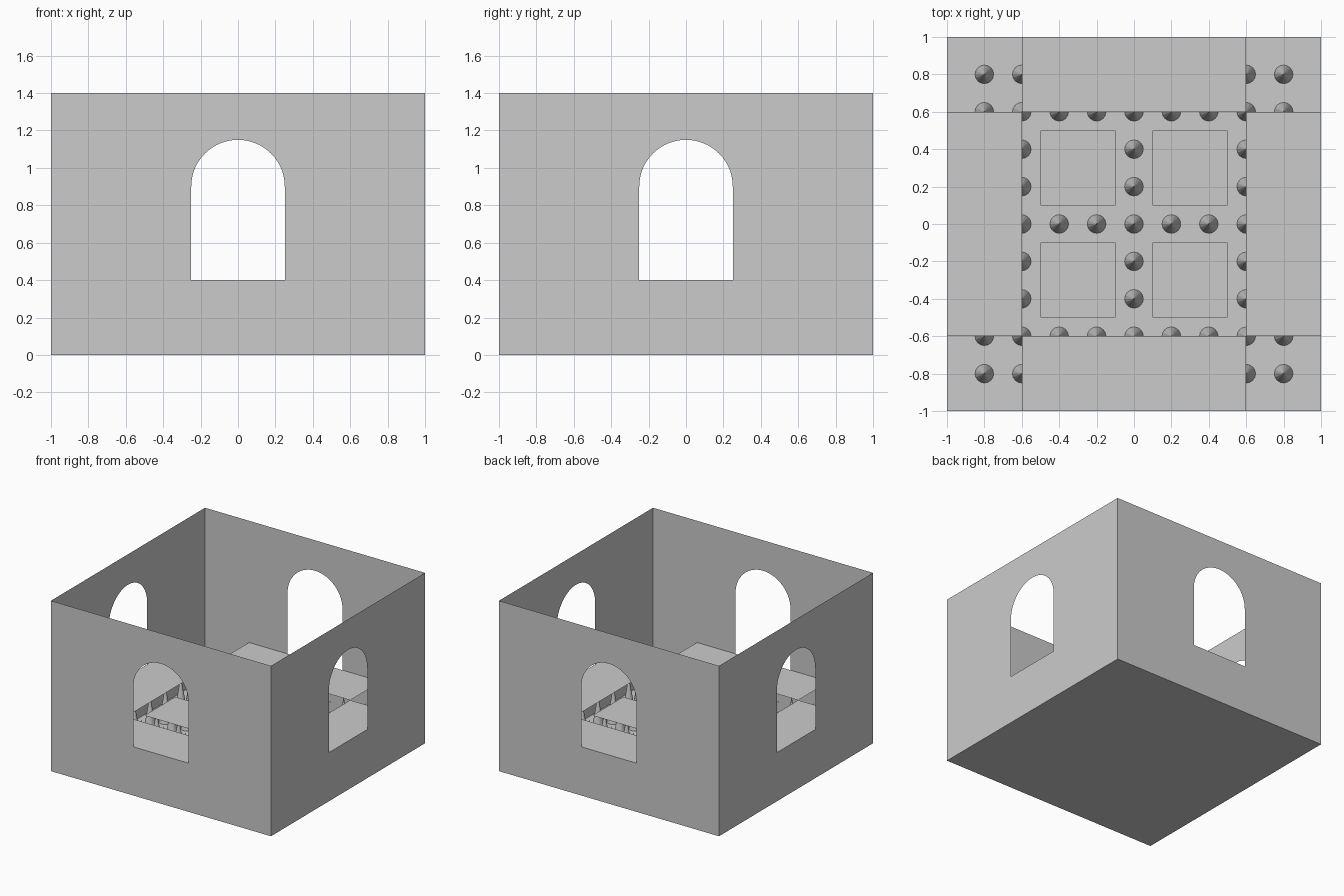
import bpy, bmesh
from math import pi, sin, cos
from mathutils import Matrix

if "Cube" in bpy.data.objects:
    bpy.data.objects.remove(bpy.data.objects["Cube"])

WALL_TOP, SILL, SPRING, R = 1.4, 0.4, 0.9, 0.25
SPIKE_R, SPIKE_H = 0.05, 0.3


def finish(bm, name):
    bmesh.ops.remove_doubles(bm, verts=bm.verts, dist=1e-5)
    mesh = bpy.data.meshes.new(name)
    bm.to_mesh(mesh)
    bm.free()
    obj = bpy.data.objects.new(name, mesh)
    bpy.context.collection.objects.link(obj)
    return obj


def face(bm, pts):
    bm.faces.new([bm.verts.new(p) for p in pts])


def plate(name, x0, x1, y0, y1, z):
    bm = bmesh.new()
    face(bm, [(x0, y0, z), (x1, y0, z), (x1, y1, z), (x0, y1, z)])
    return finish(bm, name)


def arched_wall(name):
    # thin wall panel on the front plane with a round-topped window
    bm = bmesh.new()

    def quad(*xz):
        face(bm, [(x, -1, z) for x, z in xz])

    quad((-1, 0), (-R, 0), (-R, WALL_TOP), (-1, WALL_TOP))
    quad((R, 0), (1, 0), (1, WALL_TOP), (R, WALL_TOP))
    quad((-R, 0), (R, 0), (R, SILL), (-R, SILL))
    n = 32
    arc = [(-R * cos(pi * i / n), SPRING + R * sin(pi * i / n)) for i in range(n + 1)]
    for a, b in zip(arc, arc[1:]):
        quad(a, b, (b[0], WALL_TOP), (a[0], WALL_TOP))
    return finish(bm, name)


# floor
plate("floor", -1, 1, -1, 1, 0)

# four walls, each with a ledge at window height
for i, side in enumerate(("front", "right", "back", "left")):
    turn = Matrix.Rotation(i * pi / 2, 4, 'Z')
    for obj in (arched_wall(side + "_wall"),
                plate(side + "_ledge", -0.6, 0.6, -1, -0.6, SILL)):
        obj.data.transform(turn)

# four square stepping platforms in the middle
for sx in (-1, 1):
    for sy in (-1, 1):
        cx, cy = 0.3 * sx, 0.3 * sy
        plate("platform", cx - 0.2, cx + 0.2, cy - 0.2, cy + 0.2, SILL)

# grid of floor spikes
bm = bmesh.new()
for ix in range(-4, 5):
    for iy in range(-4, 5):
        bmesh.ops.create_cone(
            bm, cap_ends=False, segments=16, radius1=SPIKE_R, radius2=0, depth=SPIKE_H,
            matrix=Matrix.Translation((ix * 0.2, iy * 0.2, SPIKE_H / 2)))
finish(bm, "floor_spikes")
